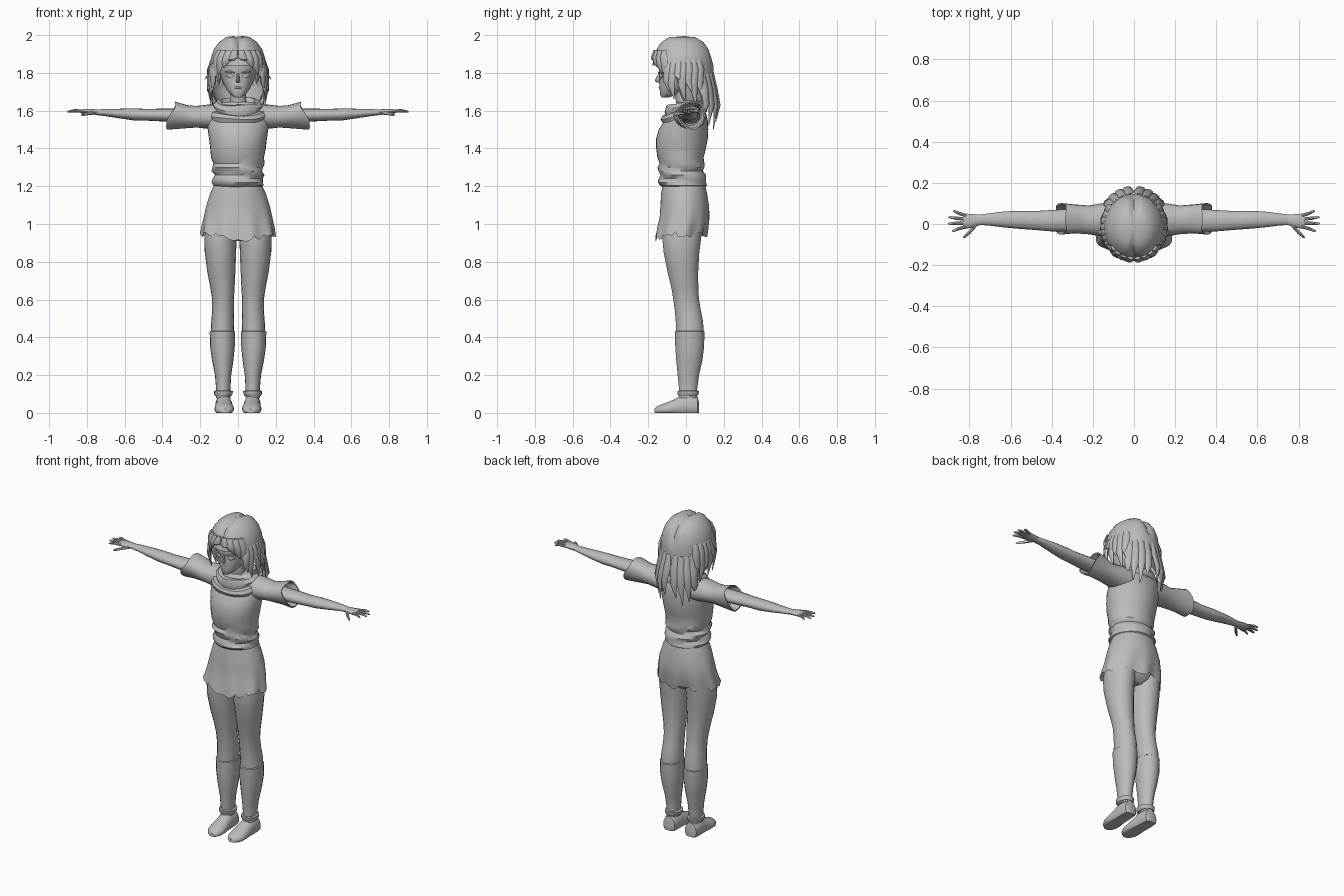
import bpy, bmesh, math, random
from mathutils import Vector

random.seed(4)
grey = bpy.data.materials.new("plain grey")
grey.diffuse_color = (0.5, 0.5, 0.5, 1)
X, Y, Z = Vector((1, 0, 0)), Vector((0, 1, 0)), Vector((0, 0, 1))


def finish(name, bm, mirror=False, angle=40):
    bmesh.ops.recalc_face_normals(bm, faces=bm.faces)
    me = bpy.data.meshes.new(name)
    bm.to_mesh(me)
    bm.free()
    me.materials.append(grey)
    ob = bpy.data.objects.new(name, me)
    bpy.context.collection.objects.link(ob)
    if mirror:
        ob.modifiers.new("mirror", 'MIRROR').use_clip = False
    bpy.ops.object.select_all(action='DESELECT')
    ob.select_set(True)
    bpy.context.view_layer.objects.active = ob
    bpy.ops.object.shade_smooth_by_angle(angle=math.radians(angle))
    return ob


def tube(name, rings, u, v, n=16, warp=None, caps=(True, True), mirror=False, drop=None):
    """Skin rings of (centre, half width along u, half width along v)."""
    bm = bmesh.new()
    loops = []
    for i, (c, a, b) in enumerate(rings):
        loop = []
        for k in range(n):
            t = 2 * math.pi * k / n
            p = Vector(c) + u * a * math.cos(t) + v * b * math.sin(t)
            loop.append(bm.verts.new(warp(p, t, i) if warp else p))
        loops.append(loop)
    for lo, hi in zip(loops, loops[1:]):
        for k in range(n):
            j = (k + 1) % n
            bm.faces.new((lo[k], lo[j], hi[j], hi[k]))
    if caps[0]:
        bm.faces.new(loops[0])
    if caps[1]:
        bm.faces.new(loops[-1])
    if drop:
        gone = [f for f in bm.faces if drop(f.calc_center_median())]
        bmesh.ops.delete(bm, geom=gone, context='FACES')
    return finish(name, bm, mirror)


def stack(rows, x=0):
    """Upright rings from rows of (z, half width, front y, back y)."""
    return [((x, (f + b) / 2, z), w, (b - f) / 2) for z, w, f, b in rows]


# ---- Head, neck and face
def flat_face(p, t, i):
    s = math.sin(t)
    if s < 0:
        p.y -= 0.012 * (s * s - s ** 4)
    return p


tube("head", stack([(1.67, .018, -.13, -.09), (1.685, .038, -.138, -.05), (1.71, .06, -.139, 0),
                    (1.75, .08, -.142, .06), (1.775, .09, -.138, .09), (1.80, .098, -.142, .1),
                    (1.86, .108, -.15, .11), (1.92, .1, -.13, .09), (1.96, .05, -.08, .05)]),
     X, Y, 28, flat_face)
tube("neck", stack([(1.55, .06, -.05, .06), (1.6, .045, -.045, .045), (1.72, .042, -.065, .03)]), X, Y, 16)
tube("nose", [((0, -.138, 1.797), .006, .006), ((0, -.148, 1.775), .007, .01),
              ((0, -.152, 1.757), .011, .014), ((0, -.142, 1.748), .008, .006)], X, Y, 8)
tube("lips", [((-.022, -.134, 1.722), .002, .002), ((-.01, -.14, 1.723), .005, .006),
              ((.01, -.14, 1.723), .005, .006), ((.022, -.134, 1.722), .002, .002)], Y, Z, 8)
tube("eye", [((.022, -.138, 1.779), .003, .003), ((.035, -.137, 1.783), .005, .011),
             ((.05, -.131, 1.784), .006, .011), ((.063, -.121, 1.784), .004, .004)], Y, Z, 10, mirror=True)
tube("brow", [((.018, -.146, 1.80), .003, .003), ((.045, -.139, 1.807), .005, .005),
              ((.07, -.12, 1.804), .003, .002)], Y, Z, 8, mirror=True)
tube("ear", stack([(1.75, .006, -.045, -.03), (1.78, .014, -.052, -.018), (1.805, .014, -.054, -.01),
                   (1.82, .006, -.045, -.02)], .1), X, Y, 10, mirror=True)


# ---- Hair cap with a centre parting and an open face
def parting(p, t, i):
    if p.z > 1.85:
        g = math.exp(-(p.x / .018) ** 2)
        p.z -= .016 * g
        p.y += .012 * g * (-1 if math.sin(t) > 0 else 1)
    return p


tube("hair_cap", stack([(2.0, .02, -.04, .02), (1.99, .062, -.1, .06), (1.965, .098, -.135, .098),
                        (1.925, .128, -.162, .125), (1.88, .143, -.176, .14), (1.84, .148, -.178, .145),
                        (1.80, .15, -.175, .147), (1.75, .147, -.165, .146), (1.70, .138, -.14, .14),
                        (1.65, .115, -.1, .13)]), X, Y, 48, parting, (True, False),
     drop=lambda c: c.y < -.025 and c.z < 1.84)


def lock(name, deg, path, w):
    """Tapering lock; path rows are (distance factor, height, turn in degrees)."""
    rings = []
    a = math.radians(deg)
    u, v = Vector((math.cos(a), math.sin(a), 0)), Vector((math.sin(a), -math.cos(a), 0))
    for (s, z, turn), k in zip(path, (.6, 1, .85, .08)):
        b = math.radians(deg + turn)
        rings.append(((.148 * s * math.sin(b), -.015 - .162 * s * math.cos(b), z), w * k, .012 * k))
    tube(name, rings, u, v, 8, mirror=True)


for i, (deg, tip) in enumerate([(10, 1.86), (24, 1.825), (38, 1.79), (50, 1.75)]):
    lock(f"fringe_lock_{i}", deg, [(.93, 1.92, -3), (1, 1.88, 0), (1, (1.88 + tip) / 2, 3), (.97, tip, 8)], .025)
for i, (deg, tip, out) in enumerate([(60, 1.70, 1.02), (70, 1.66, 1.0), (81, 1.765, 1.2), (90, 1.65, 1.0),
                                     (101, 1.70, 1.13), (112, 1.62, .98), (124, 1.66, 1.05)]):
    lock(f"side_lock_{i}", deg, [(.93, 1.87, 0), (1.02, 1.82, 0), (1.05, (1.82 + tip) / 2, -2), (out, tip, 3)], .024)
for i, (deg, tip, out) in enumerate([(132, 1.57, 1.05), (144, 1.52, 1.1), (157, 1.50, 1.12), (171, 1.54, 1.1)]):
    lock(f"back_lock_{i}", deg, [(.97, 1.80, 0), (1.06, 1.72, 0), (1.18, 1.63, -2), (out, tip, -5)], .026)


# ---- Shirt with gathered folds at the waist
def folds(p, t, i):
    k = max(0, 1 - abs(p.z - 1.27) / .11)
    d = .011 * k * math.sin(p.z * 105 + 1.6 * math.cos(t) + 2 * math.sin(t))
    p.x += d * math.cos(t)
    p.y += d * math.sin(t)
    return p


shirt = [(1.195, .118, -.125, .095), (1.205, .133, -.142, .11), (1.22, .136, -.147, .112),
         (1.24, .132, -.14, .105), (1.26, .131, -.145, .1), (1.28, .133, -.14, .098),
         (1.30, .134, -.147, .095), (1.32, .136, -.145, .094), (1.35, .14, -.148, .095),
         (1.40, .147, -.158, .105), (1.45, .153, -.158, .115), (1.50, .160, -.145, .118),
         (1.55, .166, -.112, .115), (1.59, .165, -.085, .105), (1.62, .14, -.065, .09),
         (1.645, .085, -.05, .07)]
tube("shirt", stack(shirt), X, Y, 32, folds)


# ---- Draped collar, lower at the front
def drape(p, t, i):
    p.z += (.032 if i < 5 else .022) * math.sin(t) + .004 * math.sin(3 * t + i)
    return p


tube("cowl_collar", stack([(1.565, .15, -.125, .11), (1.585, .158, -.134, .115), (1.605, .147, -.125, .108),
                           (1.608, .128, -.107, .1), (1.628, .132, -.113, .102), (1.648, .115, -.103, .092),
                           (1.65, .09, -.085, .075), (1.62, .07, -.065, .06)]),
     X, Y, 32, drape, (False, False))


# ---- Sleeves with a slanted, uneven hem
def hem_slant(p, t, i):
    if i >= 3:
        p.x -= .028 * math.sin(t) + .008 * math.sin(3 * t)
        p.z += .008 * math.sin(2 * t + 1)
    return p


tube("sleeve", [((.09, .02, 1.565), .085, .07), ((.16, .02, 1.568), .08, .064),
                ((.22, .02, 1.568), .07, .057), ((.29, .025, 1.573), .07, .062),
                ((.355, .025, 1.58), .077, .074), ((.353, .025, 1.58), .07, .067),
                ((.30, .022, 1.578), .058, .05)], Y, Z, 20, hem_slant, (False, False), True)

# ---- Arms and hands
tube("arm", [((.14, .02, 1.575), .055, .045), ((.30, .018, 1.575), .055, .036),
             ((.40, .016, 1.577), .052, .034), ((.48, .017, 1.578), .046, .031),
             ((.55, .02, 1.58), .044, .032), ((.63, .022, 1.585), .039, .025),
             ((.71, .022, 1.59), .029, .018), ((.76, .02, 1.592), .024, .014)], Y, Z, 16, mirror=True)
tube("palm", [((.745, .02, 1.592), .024, .014), ((.78, .016, 1.594), .032, .015),
              ((.81, .014, 1.596), .036, .013), ((.832, .014, 1.596), .033, .009)], Y, Z, 12, mirror=True)
for i, (y0, tx, ty) in enumerate([(.041, .88, .062), (.023, .903, .033), (.005, .905, .002), (-.013, .885, -.033)]):
    tube(f"finger_{i}", [((.815, y0, 1.596), .009, .009), ((.815 + (tx - .815) * .55, (y0 + ty) / 2, 1.6), .008, .008),
                         ((tx - .008, ty, 1.596), .006, .006), ((tx, ty, 1.594), .002, .002)], Y, Z, 8, mirror=True)
tube("thumb", [((.765, .0, 1.59), .013, .011), ((.795, -.035, 1.585), .012, .009),
               ((.82, -.058, 1.58), .009, .008), ((.832, -.067, 1.578), .002, .003)], Y, Z, 8, mirror=True)


# ---- Skirt with a torn hem and soft pleats
def torn(p, t, i):
    k = (0, 0, .1, .4, .8, 1)[i]
    d = .007 * k * math.sin(9 * t)
    p.x += d * math.cos(t)
    p.y += d * math.sin(t)
    if i == 5:
        front = max(0, -math.sin(t)) ** 6
        p.z += random.uniform(-.018, .014) - .03 * front
    return p


tube("skirt", stack([(1.225, .118, -.12, .098), (1.16, .148, -.132, .112), (1.09, .17, -.136, .122),
                     (1.03, .182, -.142, .121), (.985, .19, -.152, .114), (.945, .197, -.163, .106)]),
     X, Y, 56, torn, (True, False))
tube("hips", stack([(.91, .06, -.07, .04), (.94, .12, -.1, .075), (1.0, .16, -.12, .1),
                    (1.08, .15, -.12, .1)]), X, Y, 20)


# ---- Legs, socks and shoes
def leg_stack(rows):
    return [(((i + o) / 2, (f + b) / 2, z), (o - i) / 2, (b - f) / 2) for z, i, o, f, b in rows]


tube("leg", leg_stack([(1.02, .01, .165, -.12, .09), (.93, .007, .178, -.127, .082), (.85, .01, .176, -.12, .072),
                       (.75, .014, .163, -.1, .066), (.66, .018, .146, -.078, .066), (.60, .022, .137, -.068, .07),
                       (.54, .022, .137, -.06, .08), (.48, .02, .142, -.055, .092), (.42, .022, .145, -.054, .094)]),
     X, Y, 18, mirror=True)
tube("sock", leg_stack([(.434, .022, .144, -.054, .093), (.43, .017, .15, -.06, .099), (.35, .017, .148, -.058, .097),
                        (.28, .024, .138, -.053, .088), (.2, .036, .122, -.045, .07), (.13, .04, .116, -.038, .06),
                        (.08, .04, .116, -.038, .06)]), X, Y, 18, mirror=True)
tube("ankle_cuff", leg_stack([(.118, .036, .12, -.04, .064), (.115, .027, .127, -.046, .069),
                              (.098, .029, .126, -.045, .068), (.09, .036, .12, -.04, .062)]),
     X, Y, 18, mirror=True)


def flat_sole(p, t, i):
    p.z = max(p.z, 0)
    return p


def shoe_ring(y, w, h, x):
    return ((x, y, h * .35), w, h * .65)


tube("shoe", [shoe_ring(*r) for r in [(.07, .026, .05, .076), (.062, .04, .085, .076), (.03, .045, .1, .076),
                                      (-.02, .045, .097, .075), (-.05, .047, .078, .074), (-.09, .052, .06, .073),
                                      (-.125, .05, .048, .072), (-.152, .036, .036, .07), (-.166, .015, .022, .069)]],
     X, Z, 18, flat_sole, mirror=True)
